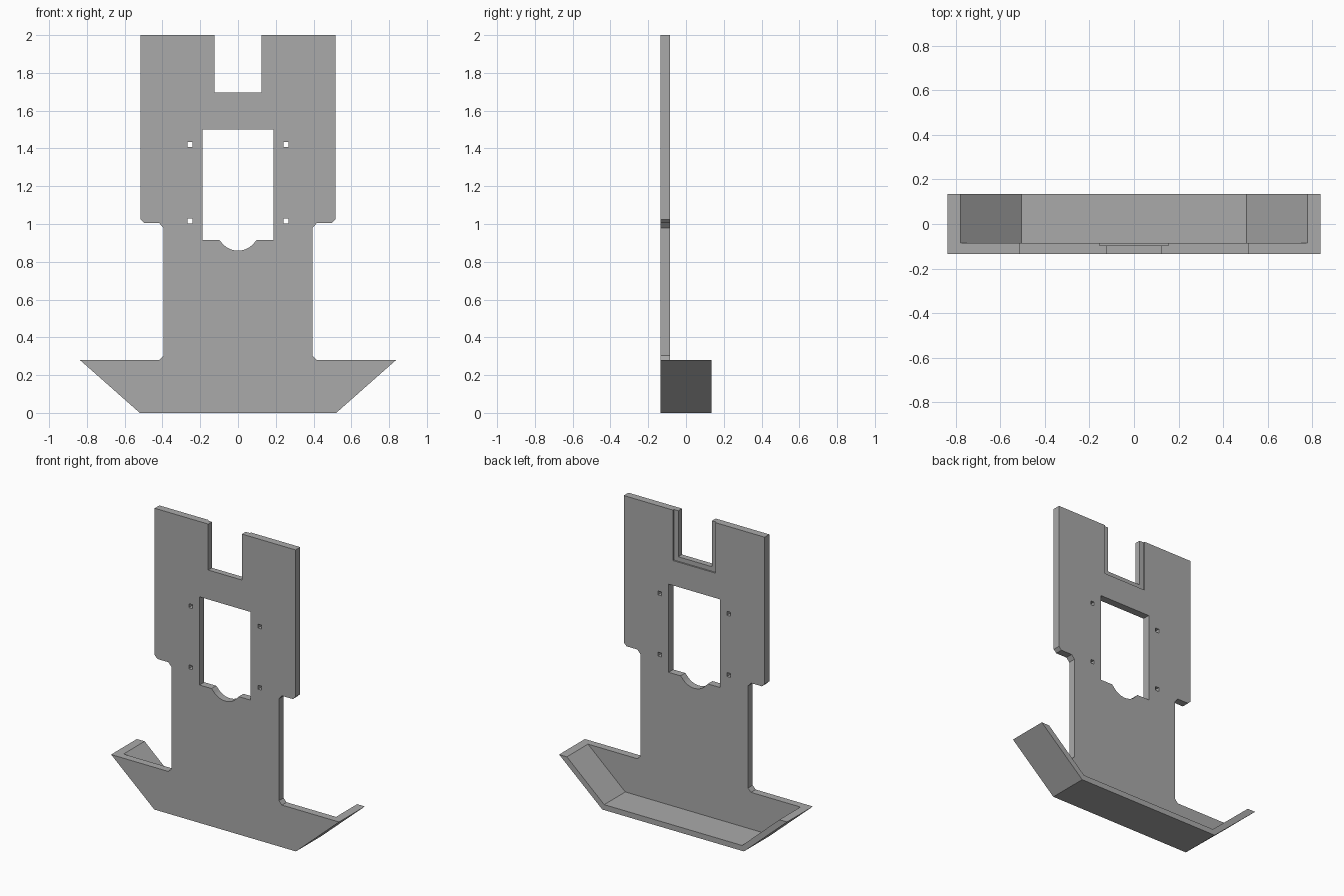
import bpy
import bmesh
from math import asin, sin, cos

if "Cube" in bpy.data.objects:
    bpy.data.objects.remove(bpy.data.objects["Cube"], do_unlink=True)

FRONT, PLATE_BACK, BACK = -0.135, -0.086, 0.135
FLOOR = 0.036  # tray wall thickness, measured vertically at the floor

grey = bpy.data.materials.new("plain grey")
grey.use_nodes = True
colour = (0.4, 0.4, 0.4, 1)
grey.diffuse_color = colour
grey.node_tree.nodes["Principled BSDF"].inputs["Base Color"].default_value = colour


def prism(name, outline, y0, y1):
    """Extrude an x-z outline from y0 to y1."""
    bm = bmesh.new()
    face = bm.faces.new([bm.verts.new((x, y0, z)) for x, z in outline])
    new = bmesh.ops.extrude_face_region(bm, geom=[face])["geom"]
    verts = [v for v in new if isinstance(v, bmesh.types.BMVert)]
    bmesh.ops.translate(bm, vec=(0, y1 - y0, 0), verts=verts)
    bmesh.ops.recalc_face_normals(bm, faces=bm.faces)
    mesh = bpy.data.meshes.new(name)
    bm.to_mesh(mesh)
    bm.free()
    mesh.materials.append(grey)
    obj = bpy.data.objects.new(name, mesh)
    bpy.context.collection.objects.link(obj)
    return obj


def mirrored(half):
    """Close a right-hand half outline with its mirror image."""
    return half + [(-x, z) for x, z in reversed(half) if x != 0]


def box_outline(x, z, w, h):
    return [(x - w, z - h), (x + w, z - h), (x + w, z + h), (x - w, z + h)]


def combine(target, other, operation):
    """Apply a boolean and discard the helper."""
    mod = target.modifiers.new(operation.lower(), "BOOLEAN")
    mod.object, mod.operation, mod.solver = other, operation, "EXACT"
    bpy.context.view_layer.objects.active = target
    bpy.ops.object.modifier_apply(modifier=mod.name)
    bpy.data.objects.remove(other, do_unlink=True)


# Upright plate with chamfered waist and flared foot
half_plate = [(0.52, 0), (0.837, 0.28), (0.417, 0.28), (0.395, 0.303),
              (0.395, 0.98), (0.417, 1.005), (0.497, 1.005),
              (0.517, 1.025), (0.517, 2)]
plate = prism("bracket_plate", mirrored(half_plate), FRONT, PLATE_BACK)

# Tray floor and sloping ends, open at the top and back
half_tray = [(0.52, 0), (0.837, 0.28), (0.78, 0.28), (0.506, FLOOR)]
tray = prism("tray", mirrored(half_tray), FRONT, BACK)
combine(plate, tray, "UNION")

# Top notch, with a shallow rebate around it on the back
combine(plate, prism("notch_cutter", box_outline(0, 1.895, 0.124, 0.2),
                     -0.3, 0.3), "DIFFERENCE")
combine(plate, prism("rebate_cutter", box_outline(0, 1.88, 0.155, 0.215),
                     PLATE_BACK - 0.01, 0.3), "DIFFERENCE")

# Window with a rounded dip in its lower edge
radius, centre_z, sill = 0.11, 0.969, 0.915
arc_end = asin(0.088 / radius)
steps = 10
dip = [(radius * sin(arc_end * i / steps), centre_z - radius * cos(arc_end * i / steps))
       for i in range(steps + 1)]
half_window = dip + [(0.1, sill), (0.188, sill), (0.188, 1.5)]
combine(plate, prism("window_cutter", mirrored(half_window), -0.3, 0.3), "DIFFERENCE")

# Four small square fixing holes
for x in (-0.254, 0.254):
    for z in (1.015, 1.421):
        combine(plate, prism("hole_cutter", box_outline(x, z, 0.013, 0.013),
                             -0.3, 0.3), "DIFFERENCE")
